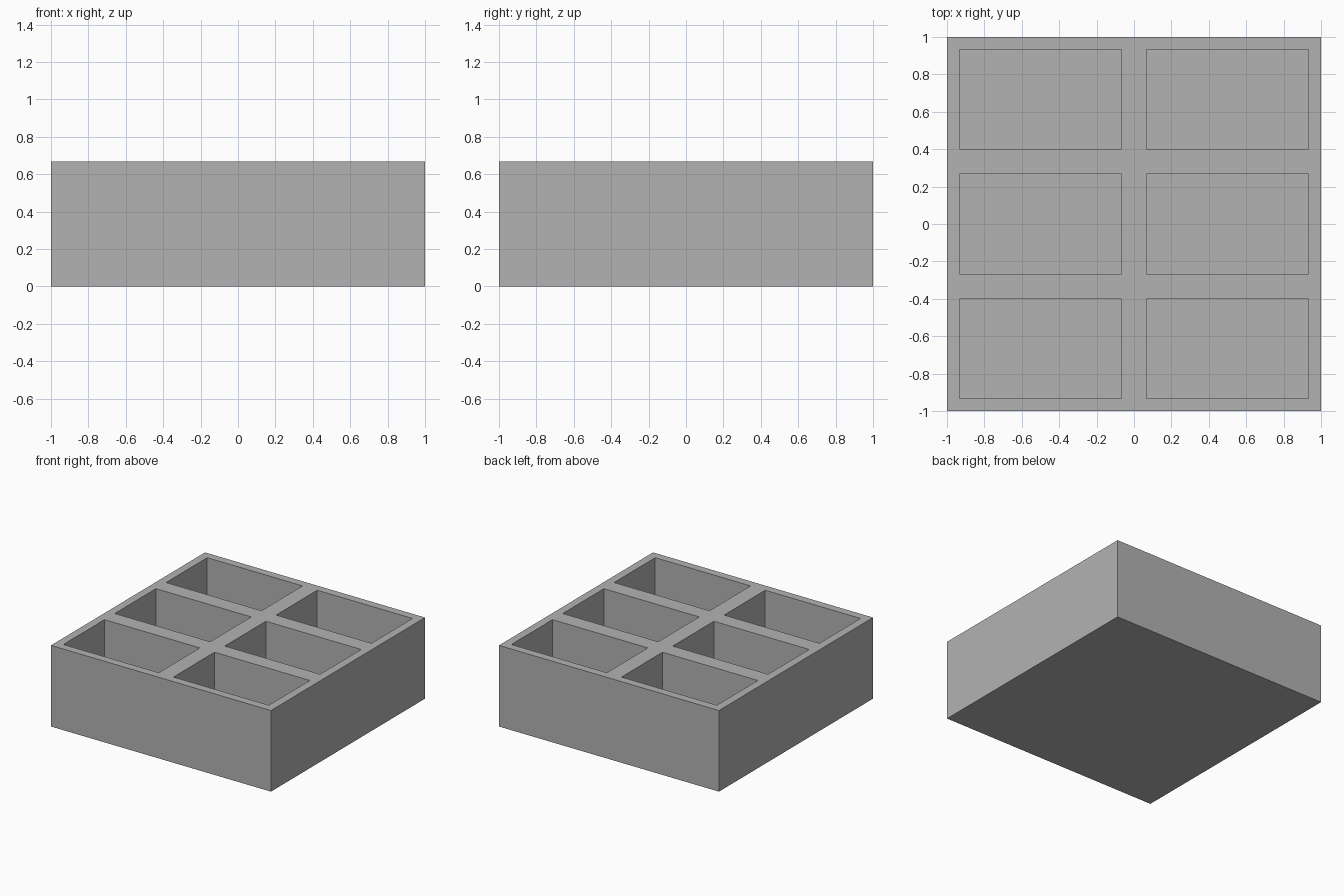
import bpy
import bmesh

if "Cube" in bpy.data.objects:
    bpy.data.objects.remove(bpy.data.objects["Cube"], do_unlink=True)

SIZE = 2.0
HEIGHT = 2 / 3
WALL = SIZE / 30
COLUMNS, ROWS = 2, 3

# Plain grey material
grey = bpy.data.materials.new("plain grey")
grey.use_nodes = True
colour = (0.45, 0.45, 0.45, 1)
grey.diffuse_color = colour
grey.node_tree.nodes["Principled BSDF"].inputs["Base Color"].default_value = colour

bm = bmesh.new()

# Top sheet with one cell per compartment
xs = [SIZE * (i / COLUMNS - 0.5) for i in range(COLUMNS + 1)]
ys = [SIZE * (j / ROWS - 0.5) for j in range(ROWS + 1)]
verts = [[bm.verts.new((x, y, HEIGHT)) for x in xs] for y in ys]
cells = []
for j in range(ROWS):
    for i in range(COLUMNS):
        cells.append(bm.faces.new((verts[j][i], verts[j][i + 1],
                                   verts[j + 1][i + 1], verts[j + 1][i])))

# Outer walls and underside
rim = [e for e in bm.edges if e.is_boundary]
skirt = bmesh.ops.extrude_edge_only(bm, edges=rim)["geom"]
for v in skirt:
    if isinstance(v, bmesh.types.BMVert):
        v.co.z = 0
bmesh.ops.contextual_create(bm, geom=[e for e in skirt if isinstance(e, bmesh.types.BMEdge)
                                      and all(v.co.z == 0 for v in e.verts)])

# Compartments: leave a wall around each cell, then sink it to the floor
bmesh.ops.inset_individual(bm, faces=cells, thickness=WALL, use_even_offset=True)
pockets = bmesh.ops.extrude_discrete_faces(bm, faces=cells)["faces"]
for face in pockets:
    for v in face.verts:
        v.co.z = WALL

bmesh.ops.recalc_face_normals(bm, faces=bm.faces[:])
mesh = bpy.data.meshes.new("compartment_tray")
bm.to_mesh(mesh)
bm.free()
mesh.materials.append(grey)
tray = bpy.data.objects.new("compartment_tray", mesh)
bpy.context.collection.objects.link(tray)
